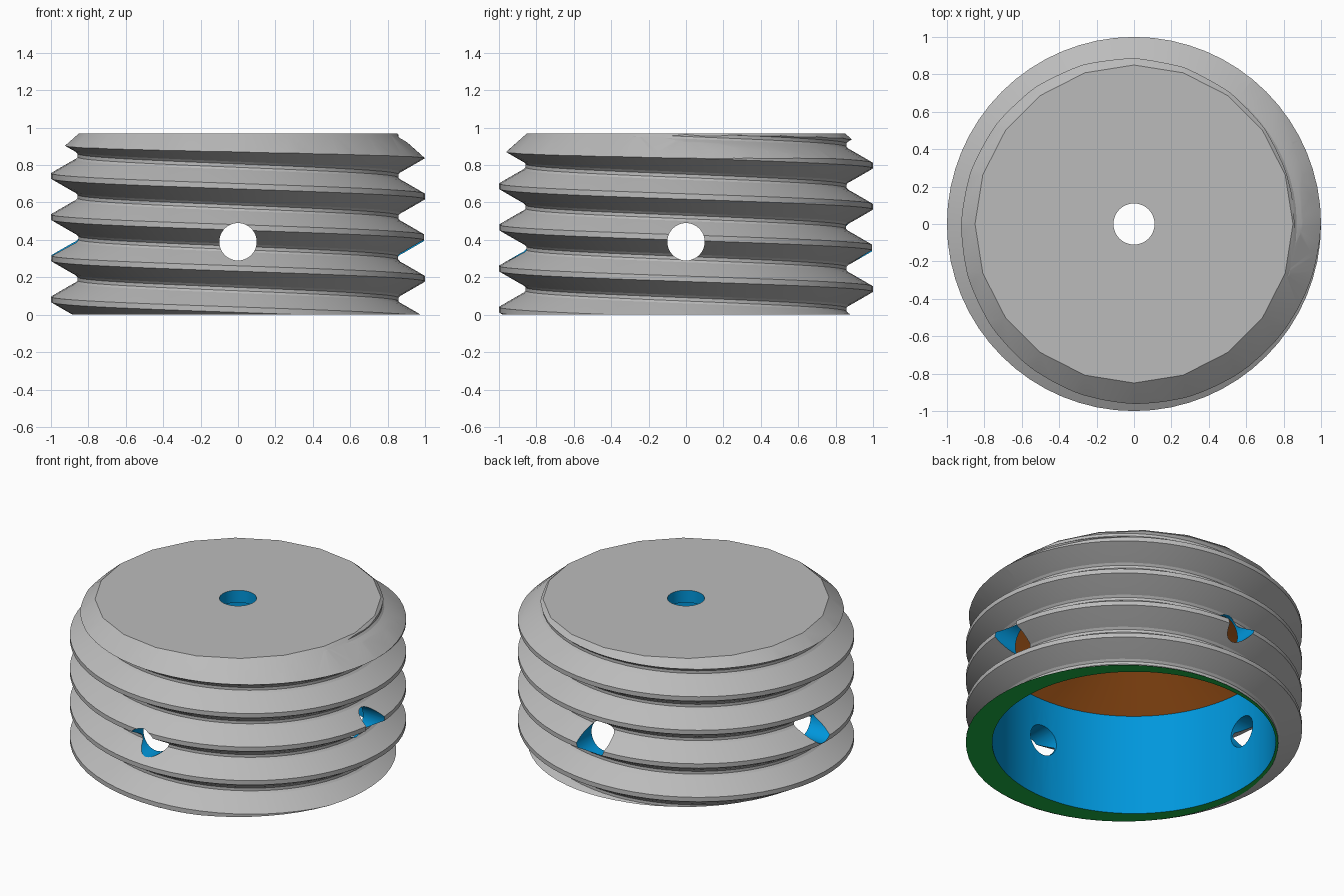
import bpy, bmesh, math
from mathutils import Vector

if "Cube" in bpy.data.objects:
    bpy.data.objects.remove(bpy.data.objects["Cube"])

HEIGHT, PITCH, CREST, ROOT = 0.97, 0.22, 1.0, 0.858
BORE, CEILING, HOLE, HOLE_Z = 0.843, 0.667, 0.10, 0.39
STEPS, TURNS = 64, 8


def material(name, rgb):
    m = bpy.data.materials.new(name)
    m.diffuse_color = (*rgb, 1)
    m.use_nodes = True
    m.node_tree.nodes["Principled BSDF"].inputs["Base Color"].default_value = m.diffuse_color
    return m


def make_object(name, bm):
    bmesh.ops.recalc_face_normals(bm, faces=bm.faces)
    me = bpy.data.meshes.new(name)
    bm.to_mesh(me)
    bm.free()
    ob = bpy.data.objects.new(name, me)
    bpy.context.collection.objects.link(ob)
    return ob


def ring(bm, r, z, sides):
    return [bm.verts.new((r * math.cos(2 * math.pi * i / sides),
                          r * math.sin(2 * math.pi * i / sides), z)) for i in range(sides)]


def lathe(name, outline, sides):
    """Closed solid turned from (radius, height) points."""
    bm = bmesh.new()
    rings = [ring(bm, r, z, sides) for r, z in outline]
    for a, b in zip(rings, rings[1:]):
        for i in range(sides):
            j = (i + 1) % sides
            bm.faces.new((a[i], a[j], b[j], b[i]))
    bm.faces.new(rings[0])
    bm.faces.new(rings[-1])
    return make_object(name, bm)


# Left-handed screw body with rounded roots, longer than needed at both ends
flat = 0.0145
half = [(CREST, flat), (0.895, 0.0751), (0.87, 0.0885), (ROOT, 0.101)]
profile = [(r, -z) for r, z in reversed(half)] + half
last = len(profile) - 1
bm = bmesh.new()
rows = []
for i in range(STEPS * TURNS + 1):
    a = 2 * math.pi * i / STEPS
    z = 0.192 + 5 * PITCH - PITCH * i / STEPS
    rows.append([bm.verts.new((r * math.cos(a), r * math.sin(a), z + dz)) for r, dz in profile])
for i in range(STEPS * TURNS):
    p, q = rows[i], rows[i + 1]
    for k in range(last):
        bm.faces.new((p[k], q[k], q[k + 1], p[k + 1]))
    if i >= STEPS:  # root strip to the turn above
        u, v = rows[i - STEPS], rows[i + 1 - STEPS]
        bm.faces.new((p[last], q[last], v[0], u[0]))
# close both ends with fans
rim = [e for e in bm.edges if e.is_boundary]
tip_top, tip_low = bm.verts.new((0, 0, 1.7)), bm.verts.new((0, 0, -0.9))
for e in rim:
    tip = tip_top if e.verts[0].co.z > 0.5 else tip_low
    bm.faces.new((e.verts[0], e.verts[1], tip))
cap = make_object("threaded_cap", bm)

# Envelope: twenty-sided top edge widening into a round chamfer
bm = bmesh.new()
for r, z, n in ((0.85, HEIGHT, 20), (0.957, 0.872, 80), (1.08, 0.765, 80), (1.08, 0, 80)):
    ring(bm, r, z, n)
bmesh.ops.convex_hull(bm, input=bm.verts[:])
envelope = make_object("envelope", bm)

# Bore with a shallow conical ceiling rising to the top hole, and side holes
cutters = [lathe("bore_cutter", [(BORE, -0.5), (BORE, CEILING), (0.11, 0.89), (0.11, 1.5)], 96)]
for name, rot in (("side_hole_cutter_x", (0, math.pi / 2, 0)),
                  ("side_hole_cutter_y", (math.pi / 2, 0, 0))):
    c = lathe(name, [(HOLE, -1.5), (HOLE, 1.5)], 40)
    c.rotation_euler = rot
    c.location.z = HOLE_Z
    cutters.append(c)
for c, op in [(envelope, 'INTERSECT')] + [(c, 'DIFFERENCE') for c in cutters]:
    c.hide_render = True
    mod = cap.modifiers.new(c.name, 'BOOLEAN')
    mod.operation, mod.object, mod.solver = op, c, 'EXACT'
bpy.context.view_layer.update()
deps = bpy.context.evaluated_depsgraph_get()
mesh = bpy.data.meshes.new_from_object(cap.evaluated_get(deps))
cap.modifiers.clear()
cap.data = mesh
for c in [envelope] + cutters:
    bpy.data.objects.remove(c)

# Colours by surface: outside, inner walls, ceiling, bottom rim
mesh.materials.clear()
for name, rgb in (("grey", (0.5, 0.5, 0.5)), ("blue", (0.0, 0.31, 0.72)),
                  ("orange", (0.8, 0.2, 0.02)), ("green", (0.012, 0.45, 0.06))):
    mesh.materials.append(material(name, rgb))


def surface(f):
    n, c = f.normal, f.center
    pts = [mesh.vertices[i].co for i in f.vertices]
    if n.z < -0.9:
        if c.z < 0.01:
            return 3
        if c.z > 0.6 and max(math.hypot(p.x, p.y) for p in pts) < BORE + 0.005:
            return 2
    if all(math.hypot(p.x, p.y) < BORE + 0.003 for p in pts) and abs(n.z) < 0.1:
        if n.dot(Vector((c.x, c.y, 0))) < 0 or math.hypot(c.x, c.y) < 0.3:
            return 1
    for k in (0, 1):  # side hole walls
        if all(abs(math.hypot(p[k], p.z - HOLE_Z) - HOLE) < 0.004 for p in pts) \
                and abs(n[1 - k]) < 0.1:
            return 1
    return 0


for f in mesh.polygons:
    f.material_index = surface(f)

bpy.context.view_layer.objects.active = cap
cap.select_set(True)
bpy.ops.object.shade_smooth_by_angle(angle=math.radians(12))
